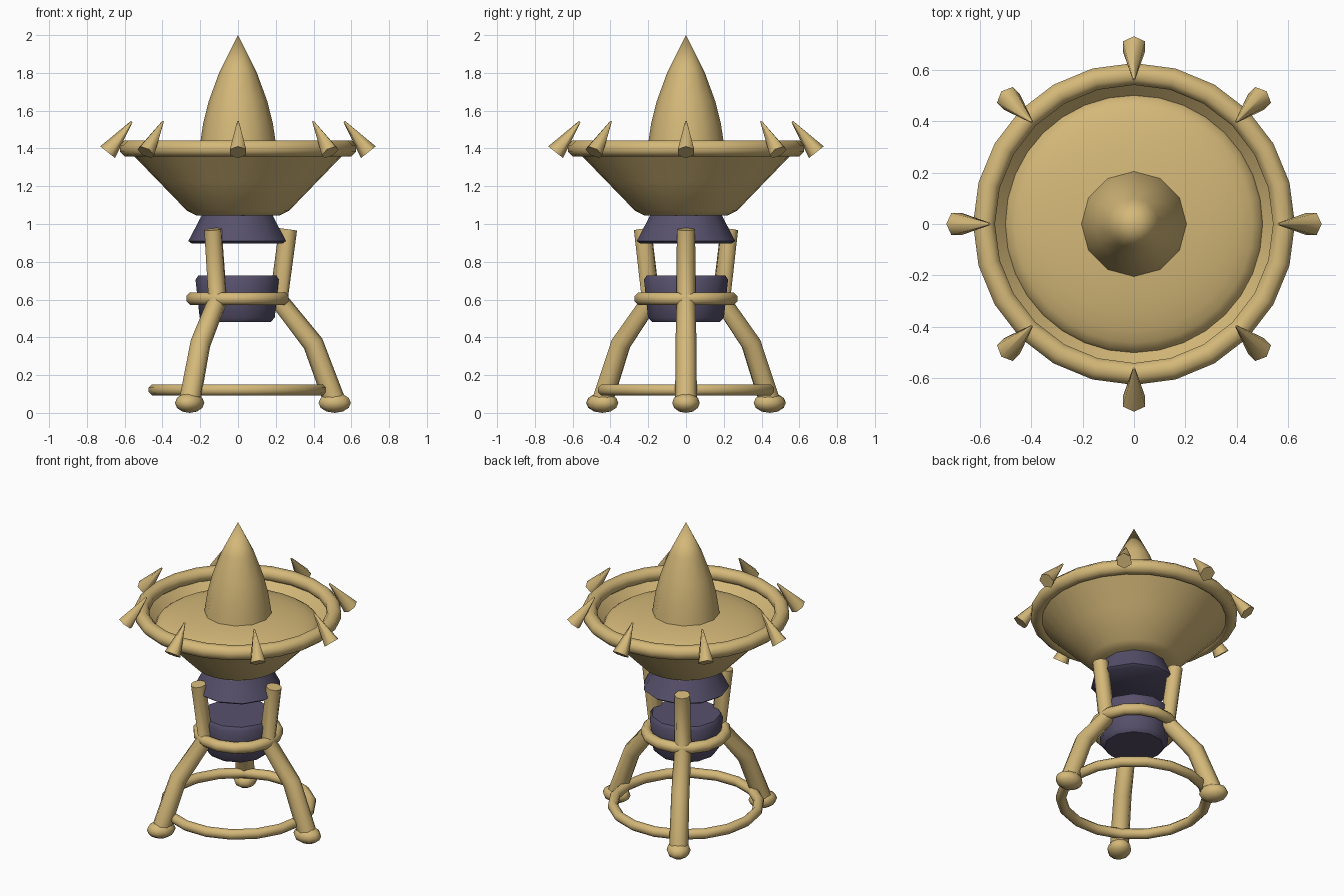
import bpy, bmesh, math
from mathutils import Vector, Matrix

if "Cube" in bpy.data.objects:
    bpy.data.objects.remove(bpy.data.objects["Cube"], do_unlink=True)


def make_material(name, color):
    mat = bpy.data.materials.new(name)
    mat.use_nodes = True
    mat.diffuse_color = color
    mat.node_tree.nodes["Principled BSDF"].inputs["Base Color"].default_value = color
    return mat


SAND = make_material("sand", (0.66, 0.48, 0.19, 1))
SLATE = make_material("dark slate", (0.095, 0.082, 0.15, 1))


def finish(name, bm, mat, angle=45, outward=True):
    if outward:
        bmesh.ops.recalc_face_normals(bm, faces=bm.faces)
    mesh = bpy.data.meshes.new(name)
    bm.to_mesh(mesh)
    bm.free()
    mesh.materials.append(mat)
    obj = bpy.data.objects.new(name, mesh)
    bpy.context.collection.objects.link(obj)
    bpy.ops.object.select_all(action="DESELECT")
    obj.select_set(True)
    bpy.context.view_layer.objects.active = obj
    bpy.ops.object.shade_smooth_by_angle(angle=math.radians(angle))
    return obj


def bridge(bm, a, b):
    n = len(a)
    for i in range(n):
        j = (i + 1) % n
        bm.faces.new((a[i], a[j], b[j], b[i]))


def lathe(name, profile, sides, mat, phase=0.0, caps=(True, True), angle=45):
    """Turn (radius, height) points around z; a zero radius closes to a point."""
    bm = bmesh.new()
    rings = []
    for r, z in profile:
        turn = [phase + math.tau * i / sides for i in range(sides)]
        rings.append([bm.verts.new((r * math.cos(t), r * math.sin(t), z)) for t in turn])
    for a, b in zip(rings, rings[1:]):
        bridge(bm, a, b)
    if caps[0]:
        bm.faces.new(rings[0][::-1])
    if caps[1]:
        bm.faces.new(rings[-1])
    bmesh.ops.remove_doubles(bm, verts=bm.verts, dist=0.0001)
    return finish(name, bm, mat, angle, outward=all(caps))


def hoop(name, major, minor, z, sides, tube_sides):
    bm = bmesh.new()
    rings = []
    for i in range(sides):
        t = math.pi + math.tau * i / sides
        ring = []
        for k in range(tube_sides):
            p = math.tau * (k + 0.5) / tube_sides
            r = major + minor * math.cos(p)
            ring.append(bm.verts.new((r * math.cos(t), r * math.sin(t), z + minor * math.sin(p))))
        rings.append(ring)
    for i in range(sides):
        bridge(bm, rings[i], rings[(i + 1) % sides])
    return finish(name, bm, SAND, 60)


def leg(name, path, turn, sides=8):
    """Sweep a round section along (radius, height, thickness) points."""
    bm = bmesh.new()
    pts = [Vector((r, 0, z)) for r, z, _ in path]
    rings = []
    for i, p in enumerate(pts):
        ahead = (pts[min(i + 1, len(pts) - 1)] - p).normalized()
        behind = (p - pts[max(i - 1, 0)]).normalized()
        side = (ahead + behind).normalized().cross(Vector((0, 1, 0)))
        ring = []
        for k in range(sides):
            t = math.tau * k / sides
            offset = side * math.cos(t) + Vector((0, math.sin(t), 0))
            ring.append(bm.verts.new(p + offset * path[i][2]))
        rings.append(ring)
    for a, b in zip(rings, rings[1:]):
        bridge(bm, a, b)
    bm.faces.new(rings[0][::-1])
    bm.faces.new(rings[-1])
    bm.transform(Matrix.Rotation(turn, 4, "Z"))
    return finish(name, bm, SAND, 50)


# Central spire
lathe("spire", [(0.21, 1.36), (0.2, 1.43), (0.185, 1.53), (0.155, 1.65),
                (0.1, 1.8), (0, 2.0)], 12, SAND)

# Dish: thin flared bowl with a shallow domed floor inside
lathe("dish_bowl", [(0.22, 1.045), (0.27, 1.07), (0.42, 1.225), (0.585, 1.395)],
      32, SAND, caps=(True, False), angle=60)
dome = [(0.5 * math.cos(a), 1.31 + 0.1 * math.sin(a))
        for a in (math.pi / 2 * i / 8 for i in range(9))]
lathe("dish_floor", dome, 32, SAND, caps=(False, False), angle=60)

# Rim and braces
hoop("dish_rim", 0.583, 0.046, 1.4, 24, 8)
hoop("middle_brace", 0.24, 0.036, 0.605, 15, 8)
hoop("lower_brace", 0.443, 0.032, 0.122, 18, 8)

# Rim spikes, leaning inward
for i in range(8):
    base, tip = Vector((0.69, 0, 1.38)), Vector((0.562, 0, 1.543))
    axis = tip - base
    bm = bmesh.new()
    bmesh.ops.create_cone(bm, cap_ends=True, segments=6, radius1=0.05, radius2=0.005,
                          depth=axis.length)
    bm.transform(Matrix.Rotation(math.pi / 2, 4, "Z"))
    lean = Matrix.Rotation(math.atan2(axis.x, axis.z), 4, "Y")
    around = Matrix.Rotation(math.tau * i / 8, 4, "Z")
    bm.transform(around @ Matrix.Translation((base + tip) / 2) @ lean)
    finish("rim_spike_%d" % (i + 1), bm, SAND, 62)

# Dark collar under the dish and floating core between the legs
lathe("collar", [(0.245, 0.897), (0.263, 0.91), (0.2, 1.03), (0.19, 1.05)], 11, SLATE,
      phase=math.pi)
lathe("core", [(0.18, 0.48), (0.203, 0.505), (0.225, 0.705), (0.21, 0.728)], 11, SLATE,
      phase=math.pi)

# Three bent legs with flattened feet
LEG = [(0.265, 0.972, 0.048), (0.215, 0.6, 0.052), (0.398, 0.367, 0.055), (0.512, 0.06, 0.058)]
for i, side in enumerate(("left", "back_right", "front_right")):
    turn = math.tau * i / 3
    leg(side + "_leg", LEG, turn)
    bm = bmesh.new()
    bmesh.ops.create_uvsphere(bm, u_segments=10, v_segments=6, radius=1)
    bm.transform(Matrix.Rotation(turn, 4, "Z") @ Matrix.Translation((0.512, 0, 0.053))
                 @ Matrix.Diagonal((0.09, 0.073, 0.053, 1)))
    finish(side + "_foot", bm, SAND, 60)
